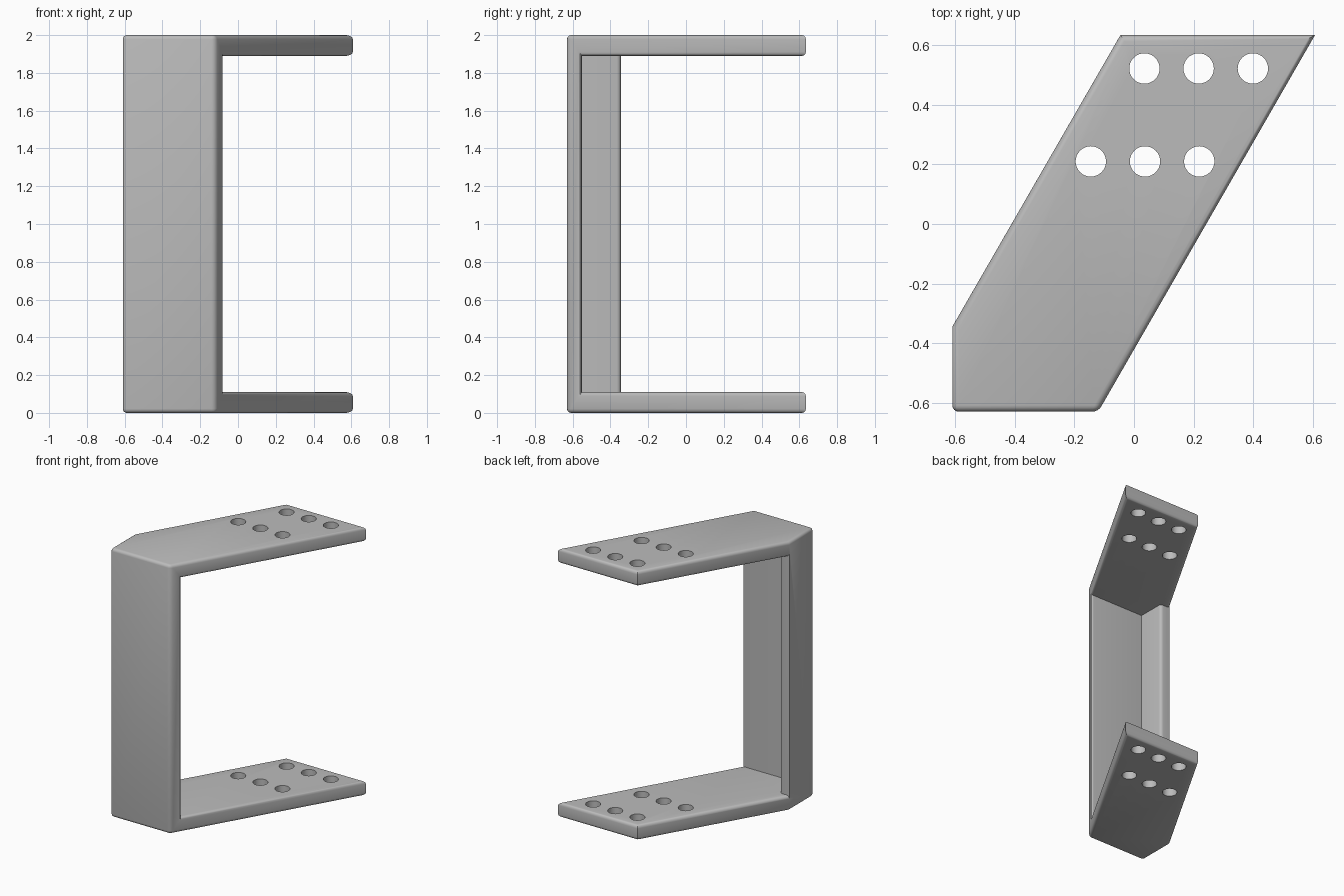
import bpy
import bmesh
import math

cube = bpy.data.objects.get("Cube")
if cube:
    bpy.data.objects.remove(cube, do_unlink=True)

THICK = 0.11      # plate thickness
HEIGHT = 2.0
BACK = 0.635
SIDE_END = -0.345  # rear end of the side wall
ROUND = 0.022

grey = bpy.data.materials.new("plain grey")
grey.use_nodes = True
colour = (0.5, 0.5, 0.5, 1)
grey.diffuse_color = colour
grey.node_tree.nodes["Principled BSDF"].inputs["Base Color"].default_value = colour


def prism(name, outline, z0, z1):
    """Extrude a counter-clockwise outline from z0 to z1."""
    bm = bmesh.new()
    base = bm.faces.new([bm.verts.new((x, y, z0)) for x, y in outline])
    top = bmesh.ops.extrude_face_region(bm, geom=[base])["geom"]
    verts = [v for v in top if isinstance(v, bmesh.types.BMVert)]
    bmesh.ops.translate(bm, verts=verts, vec=(0, 0, z1 - z0))
    bmesh.ops.recalc_face_normals(bm, faces=bm.faces)
    mesh = bpy.data.meshes.new(name)
    bm.to_mesh(mesh)
    bm.free()
    obj = bpy.data.objects.new(name, mesh)
    bpy.context.collection.objects.link(obj)
    return obj


def cut(obj, cutter):
    """Subtract the cutter and remove it."""
    mod = obj.modifiers.new("cut", 'BOOLEAN')
    mod.operation = 'DIFFERENCE'
    mod.solver = 'EXACT'
    mod.object = cutter
    bpy.ops.object.select_all(action='DESELECT')
    obj.select_set(True)
    bpy.context.view_layer.objects.active = obj
    bpy.ops.object.modifier_apply(modifier=mod.name)
    bpy.data.objects.remove(cutter, do_unlink=True)


# Solid body with a slanted footprint
bracket = prism("bracket", [(-0.61, -0.63), (-0.12, -0.63), (0.608, BACK),
                            (-0.045, BACK), (-0.61, SIDE_END)], 0, HEIGHT)
bracket.data.materials.append(grey)

# Hollow the middle, leaving two plates and an L-shaped wall
inner_x, inner_y = -0.53, -0.55
cut(bracket, prism("hollow", [(inner_x, inner_y), (1, inner_y), (1, 1), (-1, 1),
                              (-1, SIDE_END), (inner_x, SIDE_END)],
                   THICK, HEIGHT - THICK))

# Round the outer edges, keeping the plates' rear vertical corners sharp
bm = bmesh.new()
bm.from_mesh(bracket.data)
edges = []
for e in bm.edges:
    if len(e.link_faces) != 2 or e.calc_face_angle_signed() < 0.3:
        continue
    a, b = (v.co for v in e.verts)
    upright = (a - b).xy.length < 0.001
    rear_corner = a.y > SIDE_END - 0.01 and a.x < -0.6 or a.y > 0
    if not (upright and rear_corner):
        edges.append(e)
bmesh.ops.bevel(bm, geom=edges, offset=ROUND, offset_type='OFFSET', segments=4,
                profile=0.5, affect='EDGES', clamp_overlap=False)
bm.to_mesh(bracket.data)
bm.free()

# Two staggered rows of bolt holes through both plates
for start, y in ((0.035, 0.522), (-0.145, 0.21)):
    for i in range(3):
        circle = [(start + 0.182 * i + 0.051 * math.cos(math.tau * k / 32),
                   y + 0.051 * math.sin(math.tau * k / 32)) for k in range(32)]
        cut(bracket, prism("drill", circle, -0.5, HEIGHT + 0.5))

bpy.ops.object.shade_smooth_by_angle(angle=math.radians(30))
